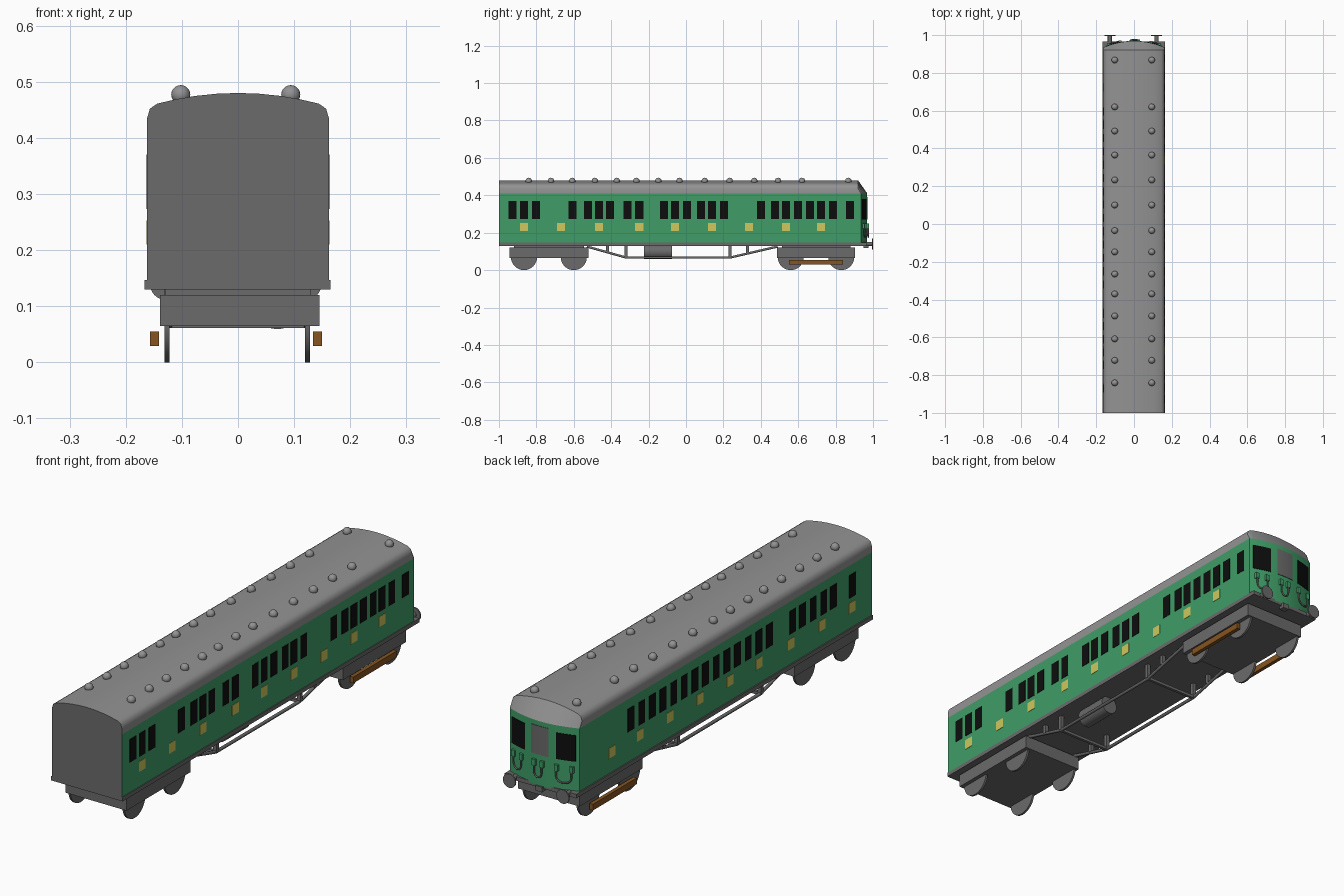
import bpy, bmesh, math
from mathutils import Vector

if "Cube" in bpy.data.objects:
    bpy.data.objects.remove(bpy.data.objects["Cube"])


def mat(name, c):
    m = bpy.data.materials.new(name)
    m.diffuse_color = (*c, 1)
    m.use_nodes = True
    m.node_tree.nodes["Principled BSDF"].inputs["Base Color"].default_value = m.diffuse_color
    return m


GREEN = mat("body_green", (0.05, 0.34, 0.135))
ROOF = mat("roof_grey", (0.29, 0.29, 0.29))
GREY = mat("underframe_grey", (0.145, 0.145, 0.145))
BLACK = mat("window_black", (0.004, 0.004, 0.004))
YELLOW = mat("panel_yellow", (0.62, 0.58, 0.11))
BROWN = mat("beam_brown", (0.24, 0.09, 0.015))


def finish(name, bm, *mats):
    bmesh.ops.recalc_face_normals(bm, faces=bm.faces)
    me = bpy.data.meshes.new(name)
    bm.to_mesh(me)
    bm.free()
    ob = bpy.data.objects.new(name, me)
    bpy.context.collection.objects.link(ob)
    for m in mats:
        me.materials.append(m)
    return ob


def smooth(ob, deg=40):
    bpy.ops.object.select_all(action='DESELECT')
    ob.select_set(True)
    bpy.context.view_layer.objects.active = ob
    bpy.ops.object.shade_smooth_by_angle(angle=math.radians(deg))


def add_box(bm, x0, x1, y0, y1, z0, z1):
    vs = bmesh.ops.create_cube(bm, size=1)["verts"]
    for v in vs:
        v.co = Vector(((x0 + x1) / 2 + v.co.x * (x1 - x0),
                       (y0 + y1) / 2 + v.co.y * (y1 - y0),
                       (z0 + z1) / 2 + v.co.z * (z1 - z0)))


def box(name, m, *dims):
    bm = bmesh.new()
    add_box(bm, *dims)
    return finish(name, bm, m)


def cyl(name, m, loc, r, depth, axis, n=32):
    rot = (0, math.pi / 2, 0) if axis == 'X' else (math.pi / 2, 0, 0)
    bpy.ops.mesh.primitive_cylinder_add(vertices=n, radius=r, depth=depth, location=loc, rotation=rot)
    ob = bpy.context.object
    ob.name = name
    ob.data.materials.append(m)
    smooth(ob)
    return ob


def rod(name, m, pts, r, res=2):
    cu = bpy.data.curves.new(name, 'CURVE')
    cu.dimensions = '3D'
    cu.bevel_depth, cu.bevel_resolution, cu.use_fill_caps = r, res, True
    sp = cu.splines.new('POLY')
    sp.points.add(len(pts) - 1)
    for p, c in zip(sp.points, pts):
        p.co = (*c, 1)
    cu.materials.append(m)
    ob = bpy.data.objects.new(name, cu)
    bpy.context.collection.objects.link(ob)


W, EAVE, FLOOR = 0.162, 0.41, 0.14


def cab_y(x):
    # curved plan of the cab front
    return 0.969 - 0.034 * (x / W) ** 2


# Roof cross-section and matching cab plan points
half = [(W, 0.435), (0.157, 0.452), (0.144, 0.461)]
half += [(x, 0.48 - 0.019 * (x / 0.144) ** 2) for x in (0.11, 0.075, 0.037)]
arc = [(-x, z) for x, z in half] + [(0, 0.48)] + [(x, z) for x, z in reversed(half)]
ring = [(-W, EAVE)] + arc + [(W, EAVE)]

# Body walls, with a grey blank rear end
bm = bmesh.new()
low = [bm.verts.new((x, cab_y(x), FLOOR)) for x, z in arc]
top = [bm.verts.new((x, cab_y(x), EAVE)) for x, z in arc]
end = [bm.verts.new((x, -1, z)) for x, z in [(-W, FLOOR)] + ring + [(W, FLOOR)]]
for i in range(len(arc) - 1):
    bm.faces.new((low[i], low[i + 1], top[i + 1], top[i]))
bm.faces.new((end[0], end[1], top[0], low[0]))
bm.faces.new((end[-1], end[-2], top[-1], low[-1]))
bm.faces.new(end).material_index = 1
smooth(finish("body_walls", bm, GREEN, GREY))

# Roof with sloping hood over the cab
bm = bmesh.new()
rear = [bm.verts.new((x, -1, z)) for x, z in ring]
fore = [bm.verts.new((x, 0.92, z)) for x, z in arc]
lip = [bm.verts.new((x, cab_y(x), EAVE)) for x, z in arc]
fore_ring = [lip[0]] + fore + [lip[-1]]
for i in range(len(ring) - 1):
    bm.faces.new((rear[i], rear[i + 1], fore_ring[i + 1], fore_ring[i]))
for i in range(len(arc) - 1):
    bm.faces.new((fore[i], fore[i + 1], lip[i + 1], lip[i]))
smooth(finish("roof", bm, ROOF))

# Roof ventilators
bm = bmesh.new()
for y in (0.868, 0.62, 0.492, 0.365, 0.233, 0.1, -0.035, -0.148, -0.265, -0.37,
          -0.487, -0.608, -0.722, -0.841):
    for x in (-0.102, 0.094):
        vs = bmesh.ops.create_uvsphere(bm, u_segments=16, v_segments=10, radius=0.017)["verts"]
        bmesh.ops.translate(bm, verts=vs, vec=(x, y, 0.477))
smooth(finish("roof_vents", bm, ROOF))

# Side windows and yellow panels
right = [-0.927, -0.866, -0.802, -0.607, -0.524, -0.465, -0.406, -0.313, -0.25, -0.118, -0.059,
         0.005, 0.08, 0.139, 0.203, 0.401, 0.476, 0.535, 0.599, 0.663, 0.722, 0.786, 0.877]
left = [0.596 - 0.0705 * i for i in range(14)] + [-0.475, -0.54, -0.61, -0.68, -0.745, -0.87]
panels = [-0.866, -0.668, -0.465, -0.25, -0.059, 0.139, 0.337, 0.535, 0.722]
for side, s, wins in (("right", 1, right), ("left", -1, left)):
    xa, xb = sorted((s * (W - 0.002), s * (W + 0.0015)))
    bm = bmesh.new()
    for y in wins:
        add_box(bm, xa, xb, y - 0.0215, y + 0.0215, 0.273, 0.37)
    finish(side + "_windows", bm, BLACK)
    bm = bmesh.new()
    for y in panels:
        add_box(bm, xa, xb, y - 0.0215, y + 0.0215, 0.21, 0.253)
    finish(side + "_yellow_panels", bm, YELLOW)


# Cab windows, bent to the curved front
def cab_plate(name, m, xa, xb, za, zb):
    bm = bmesh.new()
    n = 6
    cols = []
    for i in range(n + 1):
        x = xa + (xb - xa) * i / n
        cols.append([bm.verts.new((x, cab_y(x) + d, z)) for d, z in
                     ((-0.003, za), (0.002, za), (0.002, zb), (-0.003, zb))])
    for a, b in zip(cols, cols[1:]):
        for k in range(4):
            bm.faces.new((a[k], a[(k + 1) % 4], b[(k + 1) % 4], b[k]))
    bm.faces.new(cols[0])
    bm.faces.new(cols[-1])
    finish(name, bm, m)


cab_plate("cab_window_left", BLACK, -0.148, -0.072, 0.27, 0.38)
cab_plate("cab_window_right", BLACK, 0.072, 0.148, 0.27, 0.38)
cab_plate("cab_door_window", GREY, -0.04, 0.04, 0.27, 0.39)

# Cab hoses hanging between green junction boxes
for name, cx, w in (("right", 0.112, 0.022), ("centre", 0.005, 0.018), ("left", -0.105, 0.03)):
    bm = bmesh.new()
    for s in (-1, 1):
        x = cx + s * w
        add_box(bm, x - 0.008, x + 0.008, cab_y(x) - 0.008, cab_y(x) + 0.009, 0.222, 0.248)
    finish(name + "_hose_boxes", bm, GREEN)
    pts = [(cx - w, cab_y(cx - w) + 0.006, 0.23)]
    for i in range(9):
        a = math.pi * (1 + i / 8)
        x = cx + w * math.cos(a)
        pts.append((x, cab_y(x) + 0.006, 0.2 + 0.024 * math.sin(a)))
    pts.append((cx + w, cab_y(cx + w) + 0.006, 0.23))
    rod(name + "_hose", GREY, pts, 0.0035)

# Underframe plate, buffers and coupling
box("sole_plate", GREY, -0.167, 0.165, -1, 0.965, 0.13, 0.147)
for side, x in (("left", -0.128), ("right", 0.12)):
    cyl(side + "_buffer_shank", GREY, (x, 0.975, 0.14), 0.011, 0.045, 'Y', 16)
    cyl(side + "_buffer_head", GREY, (x, 0.997, 0.14), 0.029, 0.006, 'Y')
box("coupling_block", GREY, -0.015, 0.015, 0.95, 0.975, 0.118, 0.14)

# Bogies, wheels and brown collector beams
for end_name, y0, y1, axles in (("front", -0.945, -0.52, (-0.866, -0.6)),
                                ("rear", 0.487, 0.904, (0.56, 0.83))):
    box(end_name + "_bogie", GREY, -0.139, 0.145, y0, y1, 0.065, 0.12)
    box(end_name + "_bogie_mount", GREY, -0.13, 0.13, y0 + 0.025, y1 - 0.025, 0.115, 0.135)
    for i, y in enumerate(axles):
        for side, x in (("left", -0.1265), ("right", 0.1235)):
            cyl(f"{end_name}_{side}_wheel_{i + 1}", GREY, (x, y, 0.07), 0.07, 0.009, 'X')
for side, x in (("left", -0.149), ("right", 0.1415)):
    box(side + "_collector_beam", BROWN, x - 0.008, x + 0.008, 0.55, 0.84, 0.029, 0.055)

# Truss rods with posts, cross bars and the air tank
for side, x in (("left", -0.122), ("right", 0.122)):
    rod(side + "_truss", GREY, [(x, -0.53, 0.126), (x, -0.32, 0.067),
                                (x, 0.235, 0.067), (x, 0.49, 0.126)], 0.007, 1)
    bm = bmesh.new()
    for y, z in ((-0.42, 0.095), (-0.32, 0.067), (0.235, 0.067), (0.33, 0.09)):
        add_box(bm, x - 0.008, x + 0.008, y - 0.008, y + 0.008, z, 0.135)
    finish(side + "_truss_posts", bm, GREY)
for name, y in (("front", -0.32), ("rear", 0.235)):
    box(name + "_cross_bar", GREY, -0.122, 0.122, y - 0.006, y + 0.006, 0.061, 0.073)
cyl("air_tank", GREY, (0.07, -0.15, 0.098), 0.039, 0.15, 'Y', 24)
